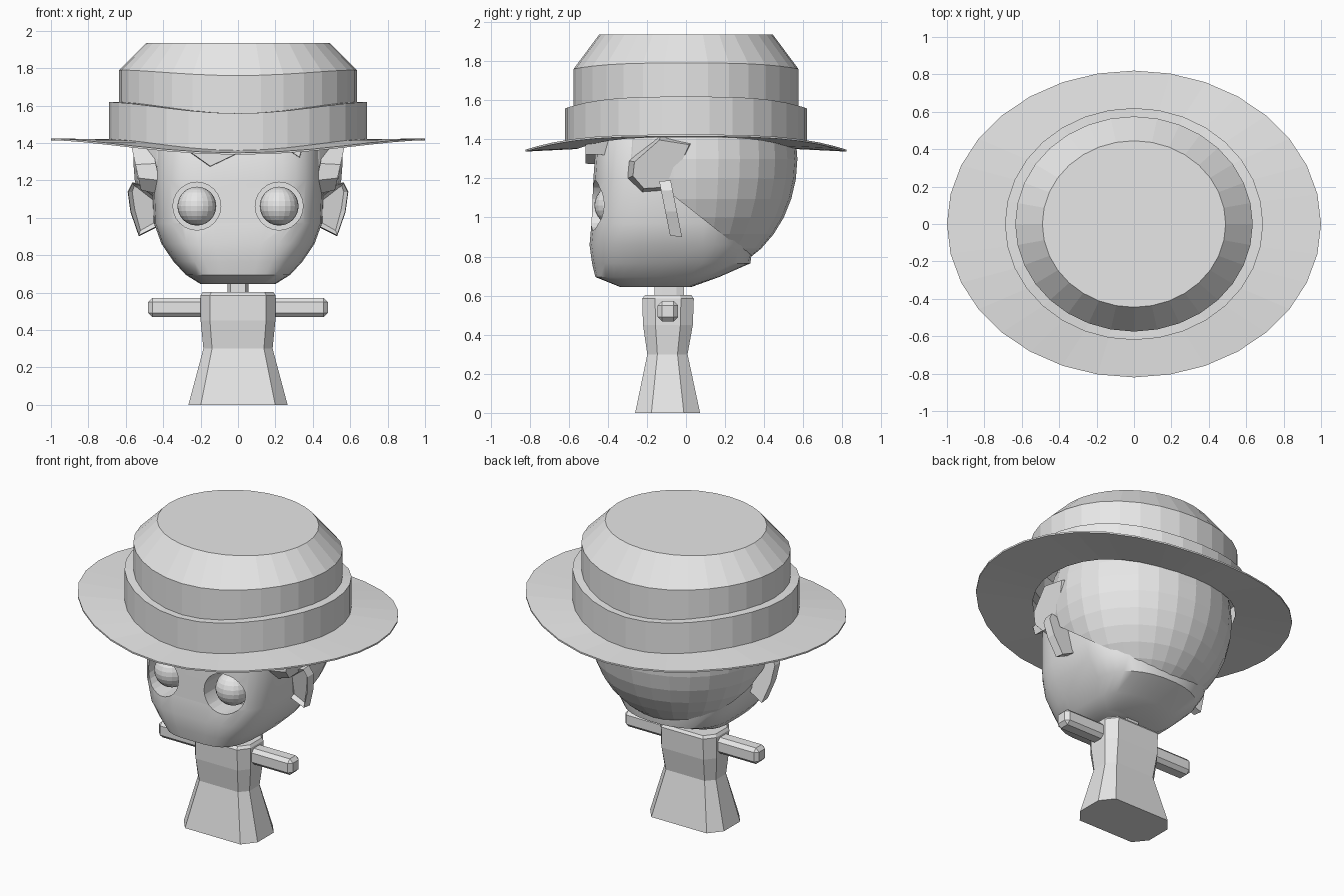
import bpy, bmesh, math
from mathutils import Vector

if "Cube" in bpy.data.objects:
    bpy.data.objects.remove(bpy.data.objects["Cube"])

grey = bpy.data.materials.new("light_grey")
grey.diffuse_color = (0.8, 0.8, 0.8, 1)
grey.use_nodes = True
grey.node_tree.nodes["Principled BSDF"].inputs["Base Color"].default_value = grey.diffuse_color


def finish(name, bm, smooth=None, recalc=True):
    if recalc:
        bmesh.ops.recalc_face_normals(bm, faces=bm.faces[:])
    me = bpy.data.meshes.new(name)
    bm.to_mesh(me)
    bm.free()
    ob = bpy.data.objects.new(name, me)
    bpy.context.collection.objects.link(ob)
    me.materials.append(grey)
    if smooth:
        activate(ob)
        bpy.ops.object.shade_smooth_by_angle(angle=math.radians(smooth))
    return ob


def activate(ob):
    bpy.ops.object.select_all(action='DESELECT')
    ob.select_set(True)
    bpy.context.view_layer.objects.active = ob


def loft(name, rings, cap_start=True, cap_end=True, smooth=None, recalc=True):
    """Skin a list of rings, each a counter-clockwise list of points."""
    bm = bmesh.new()
    vs = [[bm.verts.new(p) for p in r] for r in rings]
    n = len(vs[0])
    for a, b in zip(vs, vs[1:]):
        for i in range(n):
            j = (i + 1) % n
            bm.faces.new((a[i], a[j], b[j], b[i]))
    if cap_start:
        bm.faces.new(vs[0][::-1])
    if cap_end:
        bm.faces.new(vs[-1])
    return finish(name, bm, smooth, recalc)


def prism(name, pts, place, d0, d1, scale=1.0):
    """Extrude a 2D outline between depths d0 and d1, scaling the d1 end."""
    cu = sum(p[0] for p in pts) / len(pts)
    cv = sum(p[1] for p in pts) / len(pts)
    far = [(cu + (u - cu) * scale, cv + (v - cv) * scale) for u, v in pts]
    return loft(name, [[place(u, v, d0) for u, v in pts],
                       [place(u, v, d1) for u, v in far]])


# Hat: one turned shell; front and back dip down, flat at the sides
def hat_ring(rx, ry, z, dip, n=32):
    ts = [2 * math.pi * i / n for i in range(n)]
    return [(rx * math.cos(t), ry * math.sin(t), z - dip * abs(math.sin(t)) ** 3.5)
            for t in ts]


loft("hat", [hat_ring(*r) for r in (
    (.62, .56, 1.41, .06), (1, .82, 1.414, .077), (1, .82, 1.424, .077),
    (.69, .62, 1.42, .06), (.69, .62, 1.618, .06), (.635, .575, 1.618, .06),
    (.635, .575, 1.79, .03), (.49, .445, 1.935, 0))],
    cap_start=False, recalc=False)


# Head: boxy in front, rounded behind
def head_ring(z, hx, yf, yb, n=32):
    pts, yc = [], min(.1, (yf + yb) / 2 + .12)
    for i in range(n):
        t = 2 * math.pi * (i + .5) / n
        c, s = math.cos(t), math.sin(t)
        e, ry = (2 / 3.8, yc - yf) if s < 0 else (2 / 2.3, yb - yc)
        pts.append((hx * math.copysign(abs(c) ** e, c),
                    yc + ry * math.copysign(abs(s) ** e, s), z))
    return pts


head = loft("head", [head_ring(*r) for r in (
    (.645, .20, -.34, .03), (.695, .28, -.465, .17), (.765, .345, -.482, .33),
    (.86, .41, -.495, .345), (.97, .45, -.485, .345), (1.2, .46, -.475, .345),
    (1.42, .45, -.46, .345), (1.6, .38, -.36, .33))], smooth=35)

# Eye sockets bored into the face, with an eyeball in each
for s in (-1, 1):
    bpy.ops.mesh.primitive_cylinder_add(
        vertices=24, radius=.128, depth=.36,
        location=(s * .22, -.48, 1.062), rotation=(math.pi / 2, 0, 0))
    cutter = bpy.context.object
    cutter.hide_render = True
    activate(head)
    mod = head.modifiers.new("socket", 'BOOLEAN')
    mod.operation = 'DIFFERENCE'
    mod.solver = 'EXACT'
    mod.object = cutter
    bpy.ops.object.modifier_apply(modifier=mod.name)
    bpy.data.objects.remove(cutter, do_unlink=True)
    bpy.ops.mesh.primitive_uv_sphere_add(
        segments=20, ring_count=12, radius=.104, location=(s * .22, -.365, 1.062))
    eye = bpy.context.object
    eye.name = "eye"
    eye.data.materials.append(grey)
activate(head)
bpy.ops.object.shade_smooth_by_angle(angle=math.radians(35))

# Hair: ellipsoid sliced by a plane sloping from the temples to the nape
bm = bmesh.new()
bmesh.ops.create_uvsphere(bm, u_segments=28, v_segments=18, radius=1)
for v in bm.verts:
    v.co = Vector((v.co.x * .56, .05 + v.co.y * .52, 1.3 + v.co.z * .6))
cut = bmesh.ops.bisect_plane(
    bm, geom=bm.verts[:] + bm.edges[:] + bm.faces[:], plane_co=(0, .33, .8),
    plane_no=(0, .3, .38), clear_inner=True)
bmesh.ops.holes_fill(
    bm, edges=[e for e in cut["geom_cut"] if isinstance(e, bmesh.types.BMEdge)])
finish("hair", bm)

# Fringe tufts under the brim
for pts in ([(-.36, 1.42), (-.15, 1.27), (.06, 1.37), (0, 1.44)],
            [(.18, 1.42), (.33, 1.32), (.36, 1.42)]):
    prism("fringe", pts, lambda u, v, d: (u, d, v), -.40, -.515, .95)

# Side locks and ears, mirrored
for s in (-1, 1):
    prism("side_lock",
          [(-.13, 1.43), (-.29, 1.29), (-.3, 1.2), (-.23, 1.12), (-.06, 1.13), (.06, 1.4)],
          lambda u, v, d: (s * (d + (v - 1.2) * .22), u, v), .42, .53, .8)
    ear = prism("ear",
                [(.43, .95), (.53, .9), (.575, 1.03), (.59, 1.14), (.565, 1.19), (.53, 1.18),
                 (.43, 1.1)],
                lambda u, v, d: (s * u, d - (v - 1.05) * .2, v), -.05, -.11, .96)
    bm = bmesh.new()
    bm.from_mesh(ear.data)
    front = min(bm.faces, key=lambda f: f.calc_center_median().y)
    bmesh.ops.inset_region(bm, faces=[front], thickness=.022, depth=-.025)
    bm.to_mesh(ear.data)
    bm.free()


# Neck and torso: octagonal lofts
def oct_ring(z, hx, y0, y1):
    c, h = (y0 + y1) / 2, (y1 - y0) / 2
    return [(hx * a, c + h * b, z) for a, b in (
        (1, -.5), (1, .5), (.75, 1), (-.75, 1), (-1, .5), (-1, -.5), (-.75, -1), (.75, -1))]


loft("neck", [oct_ring(.55, .055, -.16, -.01), oct_ring(.7, .055, -.16, -.01)])
loft("torso", [oct_ring(*r) for r in (
    (0, .265, -.26, .072), (.3, .185, -.198, .008), (.45, .2, -.22, .035),
    (.585, .2, -.224, .04), (.602, .19, -.21, .028))])

# Arms: one bevelled bar through the shoulders
bm = bmesh.new()
bmesh.ops.create_cube(bm, size=1)
for v in bm.verts:
    v.co = Vector((v.co.x * .96, v.co.y * .104 - .093, v.co.z * .104 + .52))
bmesh.ops.bevel(bm, geom=bm.edges[:], offset=.022, segments=1, affect='EDGES')
finish("arms", bm)
